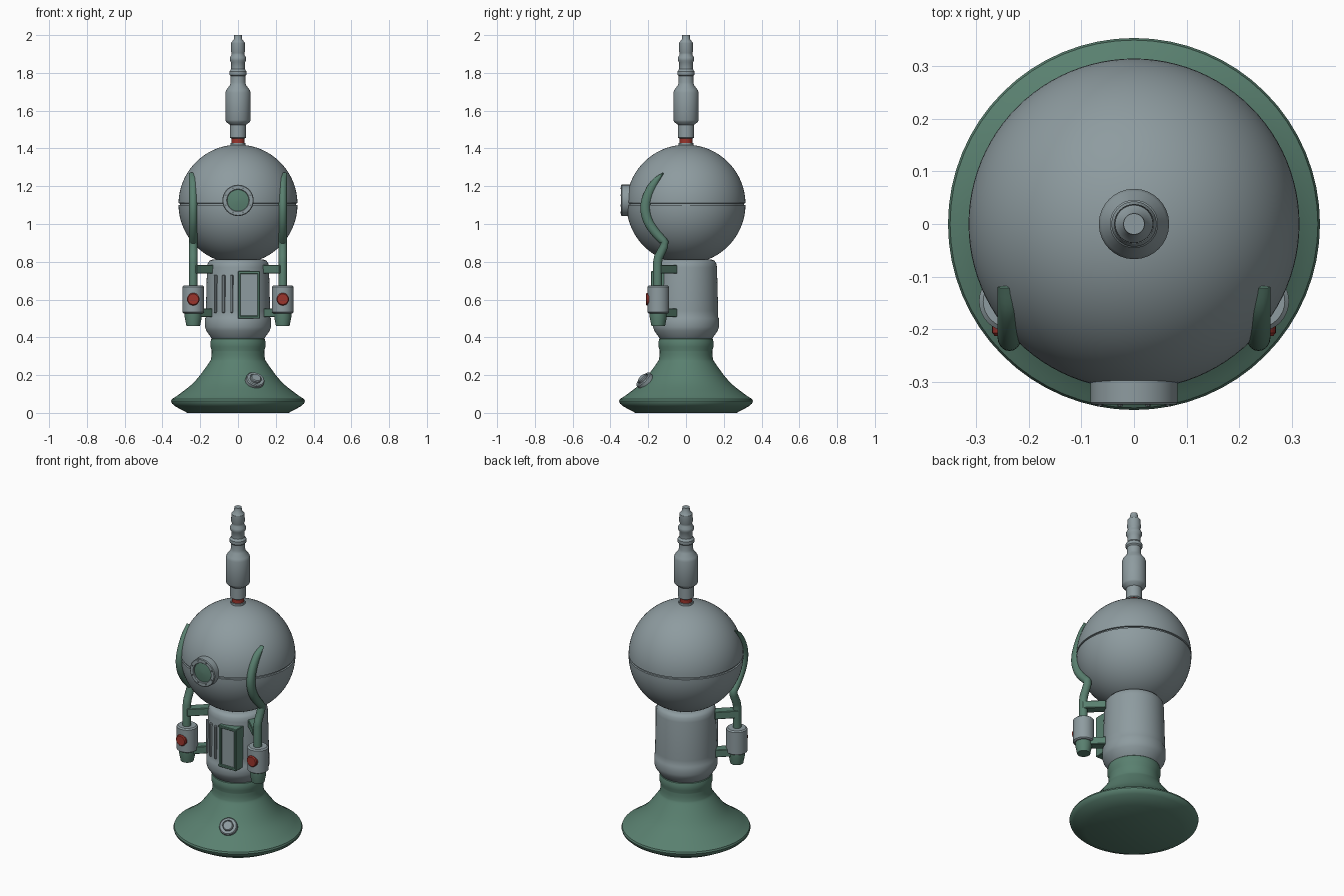
import bpy
import bmesh
import math
from mathutils import Vector, Matrix

cube = bpy.data.objects.get("Cube")
if cube:
    bpy.data.objects.remove(cube, do_unlink=True)


def material(name, rgb):
    m = bpy.data.materials.new(name)
    m.use_nodes = True
    m.diffuse_color = (*rgb, 1)
    m.node_tree.nodes["Principled BSDF"].inputs["Base Color"].default_value = (*rgb, 1)
    return m


GREY = material("steel grey", (0.27, 0.33, 0.35))
GREEN = material("sea green", (0.10, 0.215, 0.16))
RED = material("signal red", (0.33, 0.035, 0.025))
DARK = material("dark grey", (0.13, 0.16, 0.17))


def finish(bm, name, mat, matrix=None, angle=35):
    """Turn a bmesh into a named, shaded object."""
    bmesh.ops.recalc_face_normals(bm, faces=bm.faces)
    if matrix:
        bm.transform(matrix)
    mesh = bpy.data.meshes.new(name)
    bm.to_mesh(mesh)
    bm.free()
    mesh.materials.append(mat)
    ob = bpy.data.objects.new(name, mesh)
    bpy.context.collection.objects.link(ob)
    bpy.ops.object.select_all(action='DESELECT')
    ob.select_set(True)
    bpy.context.view_layer.objects.active = ob
    bpy.ops.object.shade_smooth_by_angle(angle=math.radians(angle))
    return ob


def skin(bm, rings):
    """Bridge equal rings of points and cap both ends."""
    loops = [[bm.verts.new(p) for p in ring] for ring in rings]
    n = len(loops[0])
    for a, b in zip(loops, loops[1:]):
        for i in range(n):
            j = (i + 1) % n
            bm.faces.new((a[i], a[j], b[j], b[i]))
    bm.faces.new(loops[0])
    bm.faces.new(loops[-1])


def lathe(name, profile, mat, matrix=None, sides=64, angle=35):
    """Revolve (radius, height) pairs around z."""
    bm = bmesh.new()
    turn = [2 * math.pi * i / sides for i in range(sides)]
    skin(bm, [[(r * math.cos(t), r * math.sin(t), z) for t in turn] for r, z in profile])
    return finish(bm, name, mat, matrix, angle)


def box(name, size, centre, mat, turn=0, bevel=0.003):
    bm = bmesh.new()
    bmesh.ops.create_cube(bm, size=1)
    bm.transform(Matrix.Diagonal((*size, 1)))
    bmesh.ops.bevel(bm, geom=bm.edges[:], offset=bevel, segments=1, affect='EDGES')
    return finish(bm, name, mat, Matrix.Translation(centre) @ Matrix.Rotation(turn, 4, 'Z'))


def facing(centre, direction):
    """Place a lathe so its axis points along a direction."""
    return Matrix.Translation(centre) @ Vector(direction).to_track_quat('Z', 'Y').to_matrix().to_4x4()


def smooth_path(points, steps=5):
    """Catmull-Rom interpolation of a path."""
    pts = [Vector(p) for p in points]
    pts = [pts[0]] + pts + [pts[-1]]
    out = []
    for a, b, c, d in zip(pts, pts[1:], pts[2:], pts[3:]):
        for k in range(steps):
            t = k / steps
            out.append(b + 0.5 * t * ((c - a) + t * (2*a - 5*b + 4*c - d + t * (3*(b - c) + d - a))))
    return out + [pts[-1]]


# Flared base with collar
flare = smooth_path([(0.139, 0.33, 0), (0.142, 0.29, 0), (0.157, 0.26, 0), (0.23, 0.165, 0),
                     (0.31, 0.1, 0), (0.35, 0.073, 0)])
lathe("flared_base", [(0.13, 0.40), (0.142, 0.39), (0.146, 0.375), (0.146, 0.35)]
      + [(p.x, p.y) for p in flare]
      + [(0.354, 0.063), (0.35, 0.05), (0.335, 0.036), (0.268, 0)], GREEN)

# Knob on the base
lathe("base_knob", [(0.05, -0.03), (0.05, 0.008), (0.045, 0.013), (0.034, 0.013),
                    (0.034, 0.008), (0.029, 0.008), (0.029, 0.02), (0.024, 0.024)],
      GREY, facing((0.09, -0.22, 0.172), (0.3, -0.72, 0.72)), 32)

# Body barrel
lathe("body", [(0.13, 0.385), (0.14, 0.395), (0.168, 0.435), (0.174, 0.455), (0.174, 0.50),
               (0.17, 0.507), (0.17, 0.54), (0.164, 0.77), (0.16, 0.793), (0.15, 0.806),
               (0.135, 0.812)], GREY)

# Head sphere with a seam groove around the middle
R, MID = 0.315, 1.105
lower = [(R * math.cos(a), MID + R * math.sin(a))
         for a in (math.radians(-89 + i * 88 / 24) for i in range(25))]
upper = [(r, 2 * MID - z) for r, z in reversed(lower)]
lathe("head", lower + [(R - 0.008, MID - 0.004), (R - 0.008, MID + 0.004)] + upper, GREY, sides=96)

# Porthole on the face
front = facing((0, -0.29, 1.125), (0, -1, 0))
lathe("porthole_ring", [(0.083, -0.03), (0.083, 0.05), (0.079, 0.054), (0.06, 0.054),
                        (0.057, 0.05), (0.057, 0.04)], GREY, front, 48)
lathe("porthole_glass", [(0.057, 0.036), (0.057, 0.045), (0.03, 0.049), (0.001, 0.051)],
      GREEN, front, 48)
for i in range(8):
    a = math.radians(22.5 + 45 * i)
    spot = (0.07 * math.cos(a), -0.343, 1.125 + 0.07 * math.sin(a))
    lathe("porthole_bolt", [(0.005, 0), (0.005, 0.004)], DARK, facing(spot, (0, -1, 0)), 10)

# Antenna
lathe("antenna_foot", [(0.04, 1.405), (0.04, 1.43)], GREY, sides=32)
lathe("antenna_band", [(0.034, 1.425), (0.034, 1.46)], RED, sides=32)
lathe("antenna", [(0.036, 1.453), (0.043, 1.458), (0.043, 1.525), (0.062, 1.54), (0.067, 1.55),
                  (0.067, 1.695), (0.062, 1.71), (0.043, 1.735), (0.039, 1.75), (0.039, 1.783),
                  (0.046, 1.79), (0.046, 1.808), (0.036, 1.82), (0.036, 1.855), (0.043, 1.865),
                  (0.043, 1.882), (0.034, 1.895), (0.034, 1.905), (0.038, 1.915), (0.036, 1.96),
                  (0.022, 1.978), (0.02, 2.0)], GREY, sides=32)

# Framed hatch and vent bars on the body front
box("hatch_panel", (0.10, 0.08, 0.235), (0.058, -0.136, 0.625), GREY)
for x in (0.007, 0.11):
    box("hatch_frame_side", (0.015, 0.09, 0.25), (x, -0.141, 0.625), GREEN)
for z in (0.507, 0.743):
    box("hatch_frame_end", (0.118, 0.09, 0.015), (0.058, -0.141, z), GREEN)
for x in (-0.115, -0.073, -0.032):
    y = -math.sqrt(0.166 ** 2 - x * x)
    box("vent_bar", (0.014, 0.026, 0.20), (x, y, 0.63), GREY, math.atan2(x, -y))

# Side arms: curved horn, pod, button, nozzle and brackets
horn = smooth_path([(-0.12, 1.27, 0.003), (-0.16, 1.225, 0.02), (-0.197, 1.16, 0.026),
                    (-0.215, 1.09, 0.027), (-0.202, 1.02, 0.026), (-0.165, 0.96, 0.025),
                    (-0.115, 0.905, 0.022)])
horn += [Vector(p) for p in ((-0.115, 0.885, 0.022), (-0.145, 0.825, 0.024),
                             (-0.15, 0.80, 0.024), (-0.15, 0.65, 0.024))]
for side, s in (("left", 1), ("right", -1)):
    X, Y = 0.237 * s, -0.147
    bm = bmesh.new()
    rings = []
    for i, p in enumerate(horn):
        t = horn[min(i + 1, len(horn) - 1)] - horn[max(i - 1, 0)]
        n = Vector((-t.y, t.x)).normalized()
        rings.append([(X + 0.023 * math.cos(a), p.x + n.x * p.z * math.sin(a),
                       p.y + n.y * p.z * math.sin(a))
                      for a in (math.pi * k / 8 for k in range(16))])
    skin(bm, rings)
    finish(bm, side + "_horn", GREEN, angle=50)

    at = Matrix.Translation((X, Y, 0))
    lathe(side + "_pod", [(0.05, 0.527), (0.058, 0.533), (0.058, 0.667), (0.05, 0.674)],
          GREY, at, 32)
    lathe(side + "_nozzle", [(0.036, 0.46), (0.045, 0.505), (0.045, 0.53)], GREEN, at, 32)
    lathe(side + "_button", [(0.033, 0), (0.033, 0.06), (0.028, 0.066)], RED,
          facing((X, Y, 0.602), (0, -1, 0)), 24)
    for z in (0.76, 0.53):
        box(side + "_bracket", (0.13, 0.055, 0.045), (0.19 * s, -0.11, z), GREEN,
            math.radians(-43 * s))
